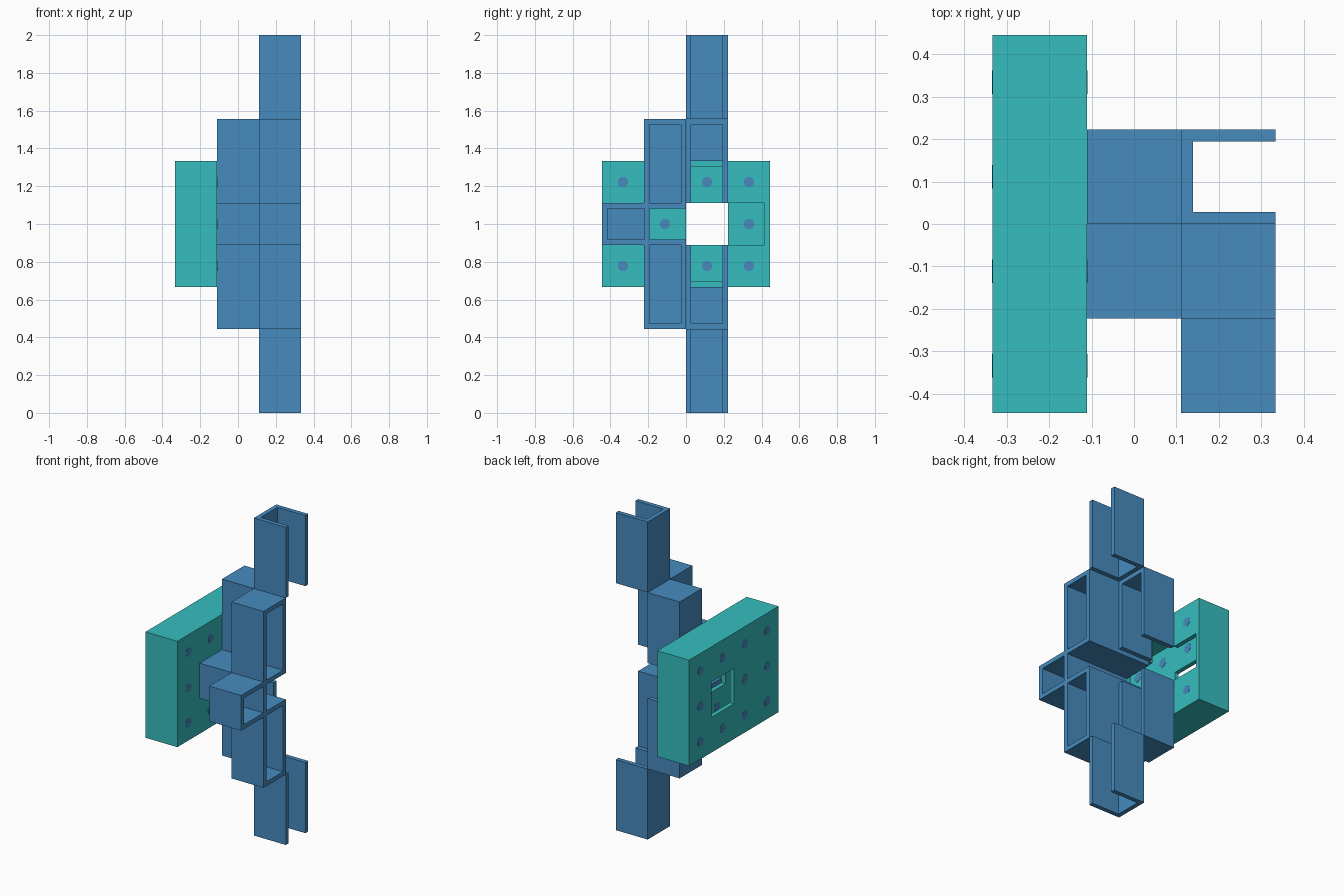
import bpy, bmesh, math
from mathutils import Matrix, Vector

U = 1 / 36  # one wall thickness; a cell is eight walls wide

cube = bpy.data.objects.get("Cube")
if cube:
    bpy.data.objects.remove(cube, do_unlink=True)


def material(name, rgb):
    m = bpy.data.materials.new(name)
    m.use_nodes = True
    m.diffuse_color = (*rgb, 1)
    m.node_tree.nodes["Principled BSDF"].inputs["Base Color"].default_value = (*rgb, 1)
    return m


blue = material("steel blue", (0.061, 0.258, 0.52))
teal = material("teal", (0.037, 0.51, 0.52))


def finish(name, bm, mat):
    bmesh.ops.scale(bm, vec=(U, U, U), verts=bm.verts)
    bmesh.ops.recalc_face_normals(bm, faces=bm.faces)
    me = bpy.data.meshes.new(name)
    bm.to_mesh(me)
    bm.free()
    me.materials.append(mat)
    ob = bpy.data.objects.new(name, me)
    bpy.context.collection.objects.link(ob)
    return ob


def walls(name, boxes, mat=blue, flip=False):
    """Join boxes given as (x0, x1, y0, y1, z0, z1); flip mirrors about mid height."""
    bm = bmesh.new()
    for x0, x1, y0, y1, z0, z1 in boxes:
        if flip:
            z0, z1 = 72 - z1, 72 - z0
        mid = Vector((x0 + x1, y0 + y1, z0 + z1)) / 2
        size = Matrix.Diagonal((x1 - x0, y1 - y0, z1 - z0, 1))
        bmesh.ops.create_cube(bm, size=1, matrix=Matrix.Translation(mid) @ size)
    return finish(name, bm, mat)


def panel(name, x0, x1, ys, zs, is_open):
    """Upright plate on a grid, leaving out the cells where is_open(y, z)."""
    bm = bmesh.new()
    for ya, yb in zip(ys, ys[1:]):
        for za, zb in zip(zs, zs[1:]):
            if not is_open((ya + yb) / 2, (za + zb) / 2):
                bm.faces.new([bm.verts.new((x0, y, z)) for y, z in
                              ((ya, za), (yb, za), (yb, zb), (ya, zb))])
    bmesh.ops.remove_doubles(bm, verts=bm.verts, dist=0.01)
    new = bmesh.ops.extrude_face_region(bm, geom=bm.faces[:], use_keep_orig=True)["geom"]
    bmesh.ops.translate(bm, vec=(x1 - x0, 0, 0),
                        verts=[v for v in new if isinstance(v, bmesh.types.BMVert)])
    bmesh.ops.recalc_face_normals(bm, faces=bm.faces)
    bmesh.ops.dissolve_limit(bm, angle_limit=0.01, verts=bm.verts, edges=bm.edges)
    return finish(name, bm, teal)


# Hollow teal slab: outer wall with a window, rim, and inner wall with a cross opening
def in_window(y, z):
    return 0 < y < 8 and 32 < z < 40


def in_cross(y, z):
    return (0 < y < 8 and 25 < z < 47) or (-7 < y < 15 and 32 < z < 40)


panel("slab_outer_wall", -12, -11, [-16, 0, 8, 16], [24, 32, 40, 48], in_window)
panel("slab_rim", -11, -5, [-16, -15, 15, 16], [24, 25, 47, 48],
      lambda y, z: abs(y) < 15 and 25 < z < 47)
panel("slab_inner_wall", -5, -4, [-16, -7, 0, 8, 15, 16],
      [24, 25, 32, 40, 47, 48], in_cross)


# Round pins set through the slab walls, one per closed cell
def pins(name, x, is_open):
    bm = bmesh.new()
    for y in (-12, -4, 4, 12):
        for z in (28, 36, 44):
            if not is_open(y, z):
                bmesh.ops.create_cone(
                    bm, cap_ends=True, segments=24, radius1=1, radius2=1, depth=1.1,
                    matrix=Matrix.Translation((x, y, z)) @ Matrix.Rotation(math.pi / 2, 4, "Y"))
    finish(name, bm, blue)


pins("outer_wall_pins", -11.5, in_window)
pins("inner_wall_pins", -4.5, in_cross)

# Blue shells above the middle, repeated upside down below it
for side, flip in (("upper", False), ("lower", True)):
    walls(side + "_channel", [
        (4, 5, 0, 8, 56, 72),
        (5, 12, 0, 1, 56, 72),
        (5, 12, 7, 8, 56, 72)], flip=flip)
    walls(side + "_rear_shell", [
        (-4, 4, 0, 8, 55, 56),
        (-4, 4, 0, 1, 40, 55),
        (-4, 4, 7, 8, 40, 55),
        (-4, -3, 1, 7, 48, 55)], flip=flip)
    walls(side + "_front_shell", [
        (4, 12, -8, 0, 55, 56),
        (4, 5, -8, 0, 40, 55),
        (5, 12, -8, -7, 40, 55),
        (5, 12, -1, 0, 40, 55)], flip=flip)

# Middle tunnel, open towards the window, and the small box on its front
walls("middle_tunnel", [
    (-4, 12, -8, 0, 39, 40),
    (-4, 12, -8, 0, 32, 33),
    (-4, 12, -8, -7, 33, 39)])
walls("front_box", [
    (4, 12, -16, -8, 39, 40),
    (4, 12, -16, -8, 32, 33),
    (4, 12, -16, -15, 33, 39),
    (4, 5, -15, -8, 33, 39)])
